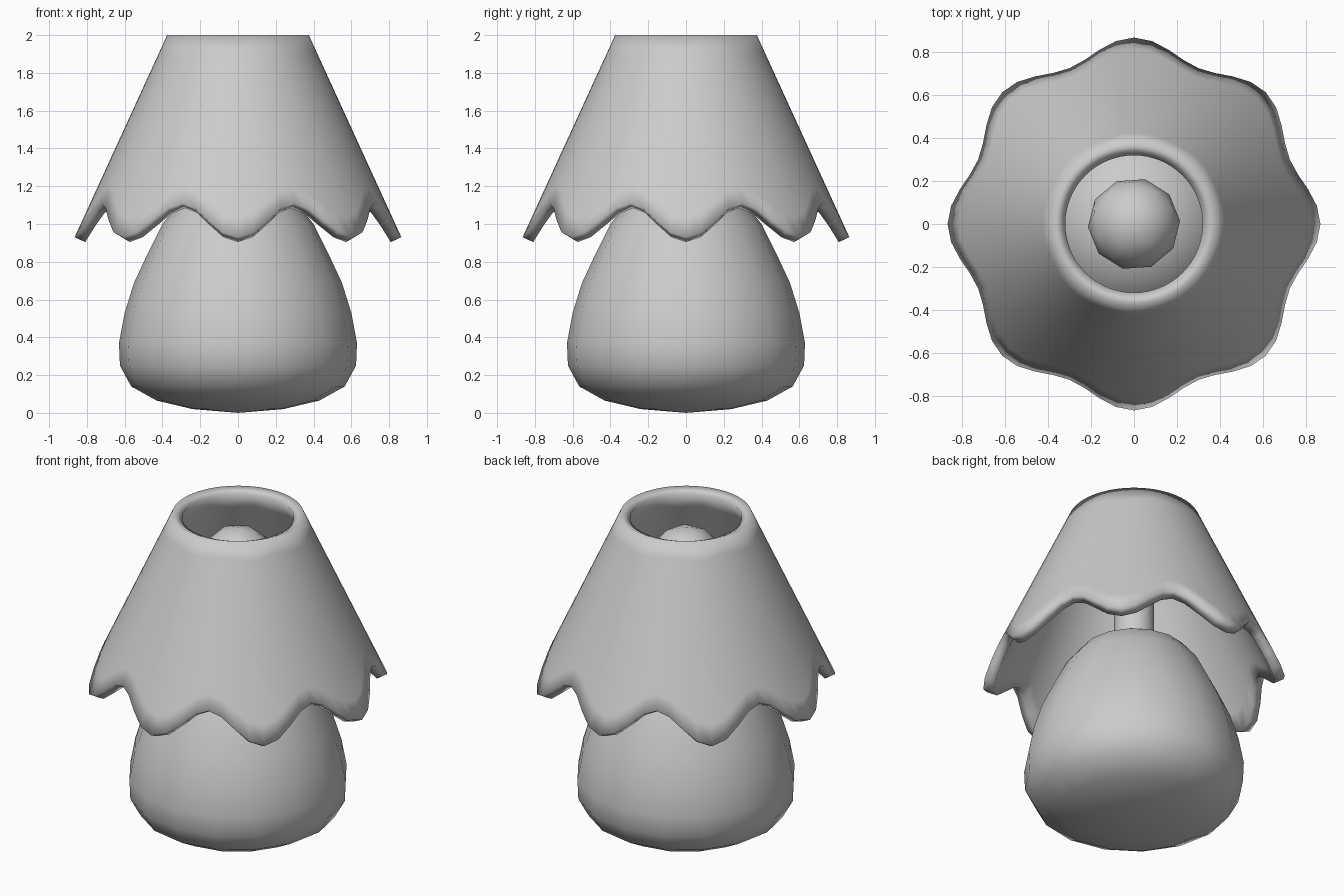
import bpy, bmesh
from math import cos, sin, pi, radians

if "Cube" in bpy.data.objects:
    bpy.data.objects.remove(bpy.data.objects["Cube"])


def finish(name, bm, angle=50):
    bmesh.ops.recalc_face_normals(bm, faces=bm.faces)
    mesh = bpy.data.meshes.new(name)
    bm.to_mesh(mesh)
    bm.free()
    ob = bpy.data.objects.new(name, mesh)
    bpy.context.collection.objects.link(ob)
    bpy.ops.object.select_all(action='DESELECT')
    ob.select_set(True)
    bpy.context.view_layer.objects.active = ob
    bpy.ops.object.shade_smooth_by_angle(angle=radians(angle))
    return ob


def ring_surface(bm, rings):
    """Skin a list of vertex-coordinate rings."""
    loops = [[bm.verts.new(p) for p in ring] for ring in rings]
    n = len(loops[0])
    for a, b in zip(loops, loops[1:]):
        for i in range(n):
            j = (i + 1) % n
            bm.faces.new((a[i], a[j], b[j], b[i]))
    return loops


# egg-shaped lamp base, 16-sided and smooth
profile = [(.24, .02), (.43, .065), (.565, .14), (.625, .25), (.63, .37),
           (.60, .53), (.55, .69), (.48, .84), (.40, 1.0), (.31, 1.11), (.19, 1.18)]
SIDES = 16
bm = bmesh.new()
loops = ring_surface(bm, [[(r * cos(2 * pi * i / SIDES), r * sin(2 * pi * i / SIDES), z)
                           for i in range(SIDES)] for r, z in profile])
for loop, z in ((loops[0], 0.0), (loops[-1], 1.21)):
    pole = bm.verts.new((0, 0, z))
    for i in range(SIDES):
        bm.faces.new((loop[i], loop[(i + 1) % SIDES], pole))
finish("lamp_base", bm)

# neck between base and bulb
bm = bmesh.new()
bmesh.ops.create_cone(bm, cap_ends=True, segments=16, radius1=.115, radius2=.115, depth=.42)
bmesh.ops.translate(bm, verts=bm.verts, vec=(0, 0, 1.35))
finish("neck", bm)

# bulb
bm = bmesh.new()
bmesh.ops.create_icosphere(bm, subdivisions=2, radius=.214)
bulb = finish("bulb", bm)
bulb.location = (0, 0, 1.70)
bulb.rotation_euler = (0, 0, radians(22))

# conical shade with eight scallops along the lower edge
N, ROWS = 64, 10
rings = []
for k in range(ROWS + 1):
    ring = []
    for i in range(N):
        a = 2 * pi * i / N
        bottom = 1.02 - .09 * cos(8 * a)
        z = 2 - (2 - bottom) * k / ROWS
        r = .375 + .458 * (2 - z)
        ring.append((r * cos(a), r * sin(a), z))
    rings.append(ring)
bm = bmesh.new()
ring_surface(bm, rings)
shade = finish("lamp_shade", bm)
mod = shade.modifiers.new("thickness", 'SOLIDIFY')
mod.thickness = .062
# choose the inward side from the actual face normal
face = shade.data.polygons[0]
outward = face.normal.x * face.center.x + face.normal.y * face.center.y > 0
mod.offset = -1 if outward else 1
